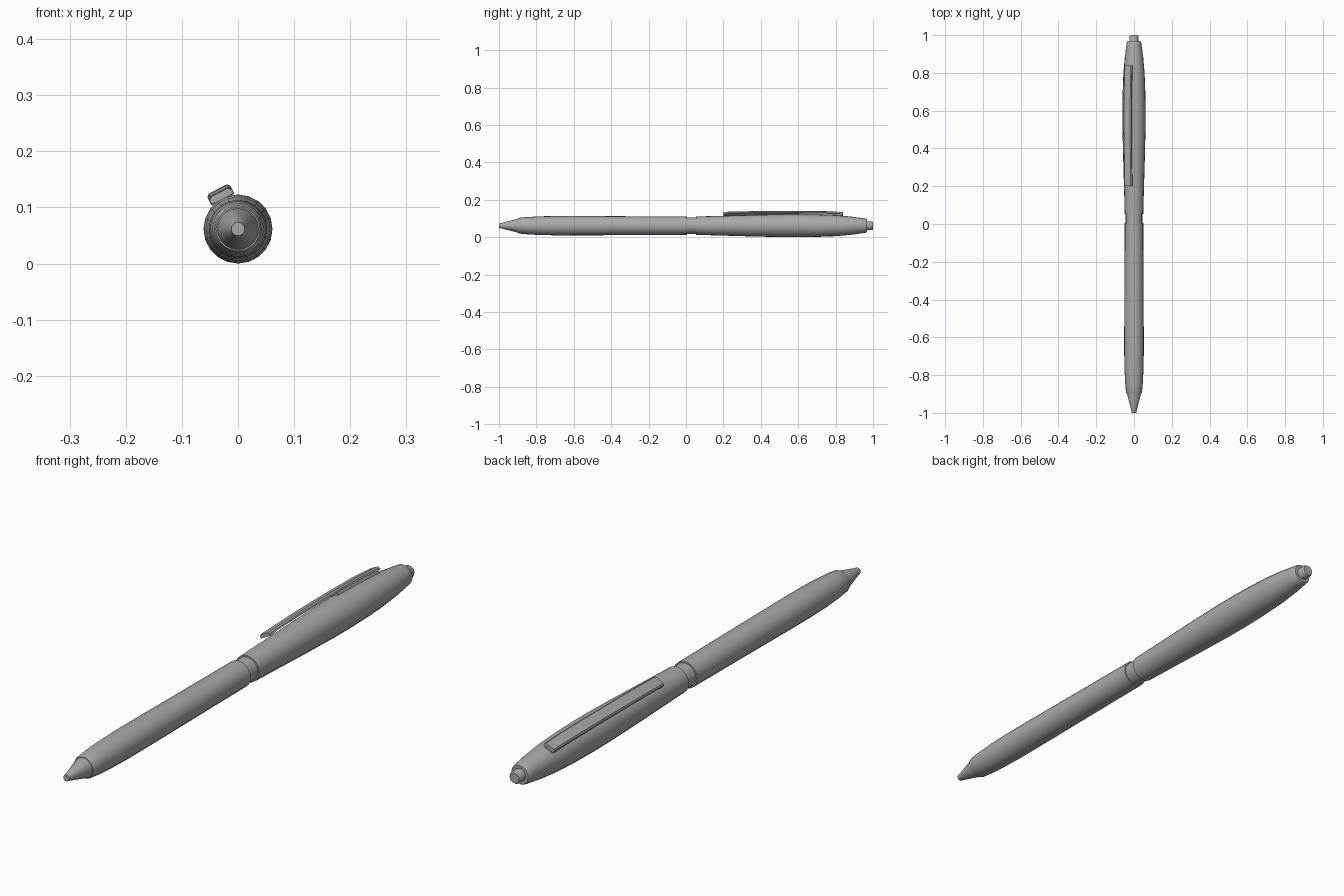
import bpy, bmesh, math
from mathutils import Matrix

if "Cube" in bpy.data.objects:
    bpy.data.objects.remove(bpy.data.objects["Cube"])

AXIS_Z = 0.0615
SIDES = 20

# Dark grey finish shared by all parts
GREY = bpy.data.materials.new("dark_grey")
GREY.diffuse_color = (0.4, 0.4, 0.4, 1)
GREY.use_nodes = True
GREY.node_tree.nodes["Principled BSDF"].inputs["Base Color"].default_value = GREY.diffuse_color


def finish(name, bm, angle=35):
    bmesh.ops.recalc_face_normals(bm, faces=bm.faces)
    me = bpy.data.meshes.new(name)
    bm.to_mesh(me)
    bm.free()
    me.materials.append(GREY)
    ob = bpy.data.objects.new(name, me)
    bpy.context.collection.objects.link(ob)
    bpy.ops.object.select_all(action='DESELECT')
    ob.select_set(True)
    bpy.context.view_layer.objects.active = ob
    bpy.ops.object.shade_smooth_by_angle(angle=math.radians(angle))
    return ob


def loft(bm, rings):
    """Skin a list of closed point rings and cap both ends."""
    vs = [[bm.verts.new(p) for p in ring] for ring in rings]
    n = len(vs[0])
    for a, b in zip(vs, vs[1:]):
        for i in range(n):
            j = (i + 1) % n
            bm.faces.new((a[i], a[j], b[j], b[i]))
    bm.faces.new(vs[0])
    bm.faces.new(vs[-1])


def turned(name, profile):
    """Round part along y from (y, radius) pairs."""
    bm = bmesh.new()
    steps = [2 * math.pi * i / SIDES for i in range(SIDES)]
    loft(bm, [[(r * math.cos(a), y, AXIS_Z + r * math.sin(a)) for a in steps]
              for y, r in profile])
    return finish(name, bm)


def clip_part(name, stations, chamfer):
    """Chamfered bar from (y, bottom, top, half width), rolled around the pen axis."""
    bm = bmesh.new()
    loft(bm, [[(-w, y, lo), (w, y, lo), (w, y, hi - chamfer), (w - chamfer, y, hi),
               (chamfer - w, y, hi), (-w, y, hi - chamfer)]
              for y, lo, hi, w in stations])
    bm.transform(Matrix.Translation((0, 0, AXIS_Z)) @ Matrix.Rotation(math.radians(-27), 4, 'Y'))
    return finish(name, bm, 35)


# Writing tip
turned("tip", [(-1, 0.012), (-0.985, 0.015), (-0.895, 0.038), (-0.87, 0.038)])

# Lower barrel
turned("lower_barrel", [(-0.9, 0.039), (-0.893, 0.042), (-0.85, 0.046), (-0.78, 0.050),
                        (-0.68, 0.052), (-0.5, 0.0515), (-0.25, 0.050), (0.005, 0.049)])

# Recessed joint between the barrels
turned("joint_ring", [(-0.02, 0.044), (0.07, 0.044)])

# Upper barrel
turned("upper_barrel", [(0.053, 0.049), (0.2, 0.053), (0.35, 0.0575), (0.5, 0.061), (0.6, 0.0615),
                        (0.7, 0.060), (0.8, 0.056), (0.88, 0.049), (0.94, 0.041),
                        (0.962, 0.038), (0.968, 0.034)])

# Push button
turned("push_button", [(0.95, 0.023), (0.994, 0.023), (1, 0.019)])

# Clip and the mount that carries it
clip_part("clip", [(0.2, 0.060, 0.073, 0.022), (0.21, 0.060, 0.074, 0.023),
                   (0.235, 0.065, 0.075, 0.023), (0.4, 0.068, 0.079, 0.023),
                   (0.6, 0.069, 0.080, 0.023), (0.75, 0.066, 0.078, 0.023),
                   (0.84, 0.059, 0.073, 0.022)], 0.005)
clip_part("clip_mount", [(0.6, 0.045, 0.072, 0.017), (0.75, 0.045, 0.069, 0.017),
                         (0.835, 0.042, 0.063, 0.017)], 0.002)
